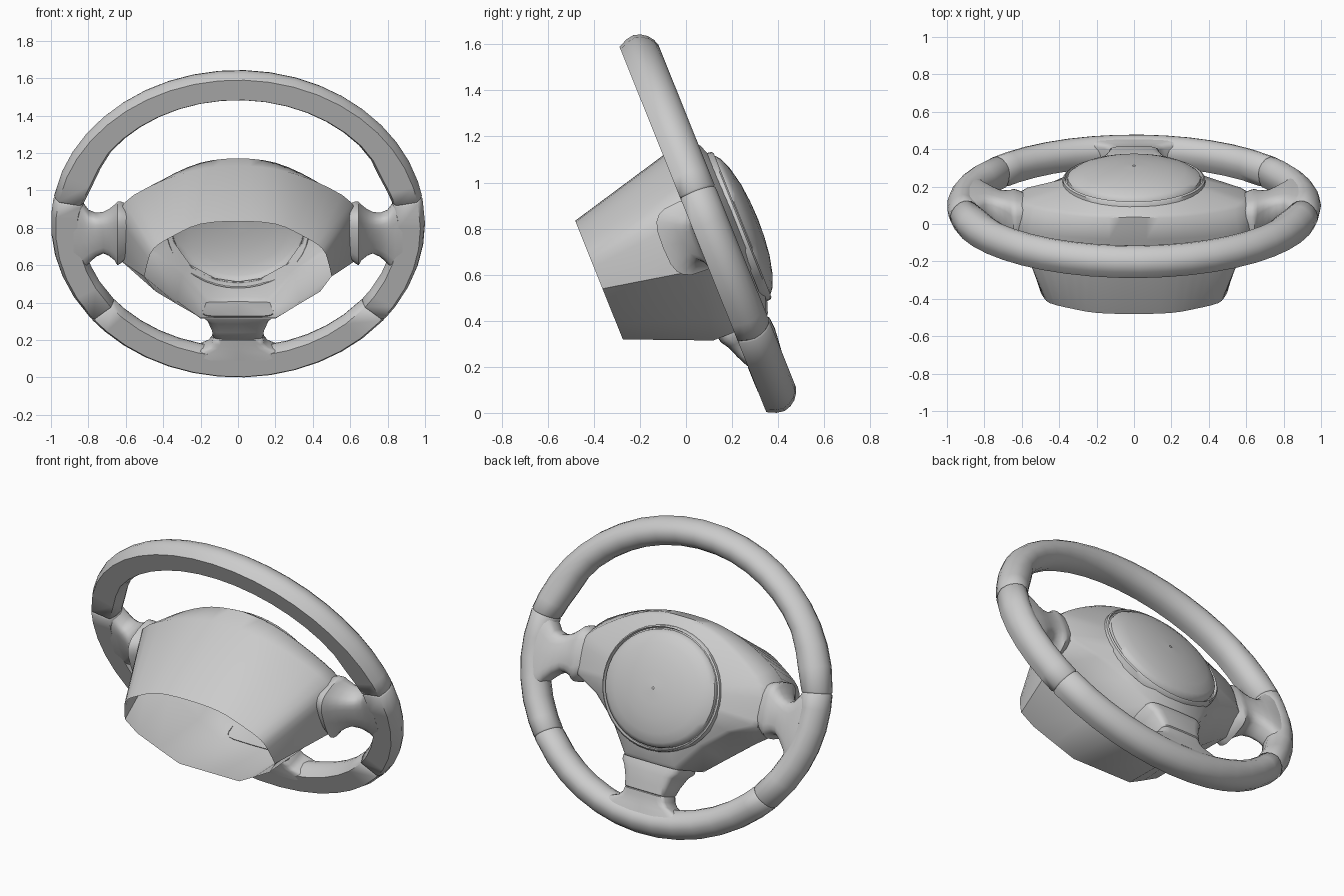
import bpy, bmesh, math
from mathutils import Vector

cube = bpy.data.objects.get("Cube")
if cube:
    bpy.data.objects.remove(cube, do_unlink=True)

grey = bpy.data.materials.new("plain_grey")
grey.use_nodes = True
colour = (0.6, 0.6, 0.6, 1)
grey.diffuse_color = colour
grey.node_tree.nodes["Principled BSDF"].inputs["Base Color"].default_value = colour

# Tilted wheel frame: x across, v up in the wheel plane, w towards the driver
ORIGIN = Vector((0, 0.03, 0.796))
UP = Vector((0, -0.373, 0.928))
OUT = Vector((0, 0.928, 0.373))


def place(x, v, w):
    return ORIGIN + Vector((x, 0, 0)) + UP * v + OUT * w


def loft(name, rings, loop=False, caps=False, angle=45):
    """Skin closed rings of (x, v, w) points into one object."""
    bm = bmesh.new()
    rows = [[bm.verts.new(place(*p)) for p in ring] for ring in rings]
    n = len(rows[0])
    pairs = list(zip(rows, rows[1:]))
    if loop:
        pairs.append((rows[-1], rows[0]))
    for a, b in pairs:
        for i in range(n):
            j = (i + 1) % n
            bm.faces.new((a[i], a[j], b[j], b[i]))
    if caps:
        bm.faces.new(rows[0])
        bm.faces.new(rows[-1])
    bmesh.ops.recalc_face_normals(bm, faces=bm.faces)
    mesh = bpy.data.meshes.new(name)
    bm.to_mesh(mesh)
    bm.free()
    mesh.materials.append(grey)
    obj = bpy.data.objects.new(name, mesh)
    bpy.context.collection.objects.link(obj)
    bpy.ops.object.select_all(action='DESELECT')
    obj.select_set(True)
    bpy.context.view_layer.objects.active = obj
    bpy.ops.object.shade_smooth_by_angle(angle=math.radians(angle))


def rounded(half_a, half_b, power, count=20):
    """Rounded rectangle section around zero."""
    pts = []
    for i in range(count):
        t = math.tau * i / count
        c, s = math.cos(t), math.sin(t)
        pts.append((math.copysign(abs(c) ** power, c) * half_a,
                    math.copysign(abs(s) ** power, s) * half_b))
    return pts


# Rim: flat-backed section swept round an oval, pinched at four grip seams
section = [(-.025, 0), (-.006, .04), (0, .075), (-.01, .107), (-.028, .132),
           (-.052, .15), (-.08, .16), (-.112, .153), (-.138, .135),
           (-.155, .108), (-.162, .08), (-.157, .04), (-.14, 0)]
seams = [10, 170, 218, 322]
stops = [(a, 0) for a in range(0, 360, 8)
         if all(abs(a - s) > 2.5 for s in seams)]
for s in seams:
    stops += [(s - 0.5, 0), (s, 1), (s + 0.5, 0)]
rings = []
for deg, pinch in sorted(stops):
    t = math.radians(deg)
    # thumb swelling on the inner side, just above the spokes
    thumb = sum(math.exp(-((deg - c) / 9) ** 2) for c in (22, 158))
    ring = []
    for off, w in section:
        if off < -0.1:
            off -= 0.02 * thumb
        if pinch:
            off = -0.08 + (off + 0.08) * 0.93
            w = 0.08 + (w - 0.08) * 0.93
        ring.append(((1 + off) * math.cos(t), (0.88 + off) * math.sin(t), w))
    rings.append(ring)
loft("rim", rings, loop=True, angle=50)

# Hub shell: open column shroud at the rear, driver panel at the front
rear = [(0, .226), (.2, .21), (.34, .145), (.45, .07), (.485, -.02),
        (.5, -.092), (.44, -.178), (.32, -.255), (.2, -.329), (0, -.329)]
middle = [(0, .352), (.2, .335), (.41, .27), (.61, .15), (.63, 0),
          (.62, -.17), (.5, -.25), (.33, -.38), (.2, -.48), (0, -.48)]
panel = [(0, .345), (.2, .325), (.4, .235), (.59, .1), (.62, 0),
         (.6, -.13), (.45, -.2), (.3, -.32), (.17, -.48), (0, -.48)]
PAD_V = -0.062
PAD_X, PAD_H = 0.366, 0.332
RIDGE = 5


def full_ring(half, steps=3):
    """Curve the dome down to the ridge, keep the underside straight, mirror."""
    dome = [(-half[1][0], half[1][1])] + half[:RIDGE + 1] + [half[RIDGE]]
    pts = []
    for p in range(RIDGE):
        a, b, c, d = (Vector(q) for q in dome[p:p + 4])
        for k in range(steps):
            t = k / steps
            pts.append(0.5 * (2 * b + (c - a) * t + (2 * a - 5 * b + 4 * c - d) * t * t
                              + (3 * b - a - 3 * c + d) * t ** 3))
    pts += [Vector(q) for q in half[RIDGE:]]
    return pts + [Vector((-q.x, q.y)) for q in pts[-2:0:-1]]


def lifted(ring, w, slope_v=0.0, slope_x=0.0):
    return [(x, v, w + slope_v * v - slope_x * abs(x)) for x, v in ring]


def shrunk(ring, s):
    return [(x * s, PAD_V + (v - PAD_V) * s) for x, v in ring]


outline = full_ring(panel)
pad_seat = []
for x, v in outline:
    t = math.atan2((v - PAD_V) / PAD_H, x / PAD_X)
    pad_seat.append((PAD_X * 0.97 * math.cos(t), PAD_V + PAD_H * 0.97 * math.sin(t)))
loft("hub_shell", [lifted(full_ring(rear), -.46),
                   lifted(full_ring(middle), -.03, slope_v=.14),
                   lifted(outline, .148, slope_x=.07),
                   lifted(shrunk(outline, .95), .166, slope_x=.07),
                   lifted(pad_seat, .192)])

# Round centre pad with a groove round its domed face
pad = [(1.05, .165), (1.04, .2), (1.015, .207), (1.0, .188), (.98, .188),
       (.97, .21), (.9, .228), (.75, .248), (.5, .267), (.25, .276), (.02, .279)]
loft("centre_pad", [[(PAD_X * s * math.cos(math.tau * i / 40),
                      PAD_V + PAD_H * s * math.sin(math.tau * i / 40), w)
                     for i in range(40)] for s, w in pad])

# Side spokes: collar, waist, then a flare into the rim (x, v range, w range)
spoke = [(.59, -.14, .12, -.12, .12), (.625, -.175, .135, -.14, .128),
         (.645, -.185, .135, -.15, .13), (.66, -.165, .115, -.12, .128),
         (.69, -.15, .085, -.08, .128), (.72, -.145, .065, -.05, .13),
         (.76, -.175, .055, -.02, .137), (.8, -.22, .07, -.004, .145),
         (.84, -.29, .13, -.002, .15), (.88, -.34, .18, -.001, .15)]
for side, sign in (("left", 1), ("right", -1)):
    rings = []
    for x, v0, v1, w0, w1 in spoke:
        shape = rounded((v1 - v0) / 2, (w1 - w0) / 2, 0.6)
        rings.append([(sign * x, (v0 + v1) / 2 + a, (w0 + w1) / 2 + b)
                      for a, b in shape])
    loft(side + "_spoke", rings, caps=True, angle=50)

# Lower spoke: hourglass running into the bottom of the rim (v, half width, w range)
lower = [(-.475, .19, -.075, .165), (-.5, .19, -.07, .168), (-.53, .165, -.05, .17),
         (-.59, .142, -.025, .165), (-.636, .135, -.003, .16),
         (-.64, .131, .003, .152), (-.644, .135, -.002, .156),
         (-.67, .142, -.002, .152), (-.695, .165, -.002, .15),
         (-.72, .23, -.002, .15), (-.76, .3, -.001, .15)]
loft("lower_spoke", [[(a, v, (w0 + w1) / 2 + b)
                      for a, b in rounded(half, (w1 - w0) / 2, 0.35)]
                     for v, half, w0, w1 in lower], angle=50)
